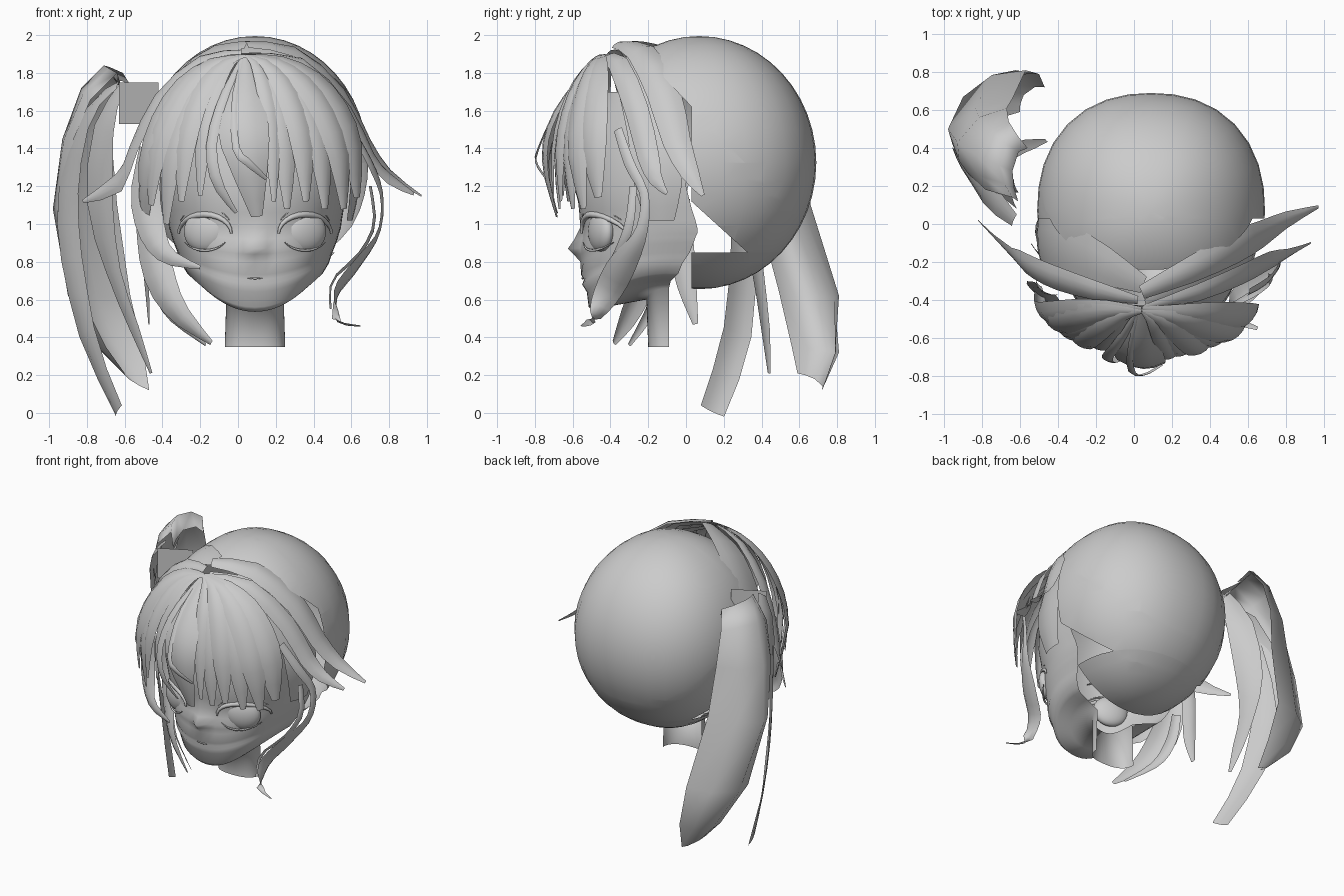
import bpy, bmesh, math
from mathutils import Vector

if "Cube" in bpy.data.objects:
    bpy.data.objects.remove(bpy.data.objects["Cube"])

GREY = bpy.data.materials.new("soft grey")
GREY.diffuse_color = (0.6, 0.6, 0.6, 1)
GREY.use_nodes = True
GREY.node_tree.nodes["Principled BSDF"].inputs["Base Color"].default_value = GREY.diffuse_color
CX = 0.09                               # the head's own centre line
HEAD = Vector((0.08, -0.05, 1.35))


def finish(name, bm):
    me = bpy.data.meshes.new(name)
    bm.to_mesh(me)
    bm.free()
    ob = bpy.data.objects.new(name, me)
    bpy.context.collection.objects.link(ob)
    me.materials.append(GREY)
    for p in me.polygons:
        p.use_smooth = True
    return ob


def grid(name, rows, centre=HEAD):
    """Sheet through rows of points, facing away from centre."""
    bm = bmesh.new()
    vs = [[bm.verts.new(p) for p in r] for r in rows]
    for a, b in zip(vs, vs[1:]):
        for j in range(len(a) - 1):
            bm.faces.new((a[j], a[j + 1], b[j + 1], b[j]))
    bm.normal_update()
    if sum(f.normal.dot(f.calc_center_median() - centre) * f.calc_area() for f in bm.faces) < 0:
        bmesh.ops.reverse_faces(bm, faces=bm.faces[:])
    return finish(name, bm)


def spline(pts, n):
    """Smooth resampling (Catmull-Rom) of tuples."""
    out, m = [], len(pts) - 1
    for k in range(n + 1):
        s = m * k / n
        i = min(int(s), m - 1)
        t = s - i
        p = [pts[max(0, min(m, i + d))] for d in (-1, 0, 1, 2)]
        out.append([0.5 * (2 * b + (c - a) * t + (2 * a - 5 * b + 4 * c - d) * t * t
                           + (3 * b - a - 3 * c + d) * t ** 3) for a, b, c, d in zip(*p)])
    return out


def strand(name, pts, centre=HEAD, bulge=0.15, n=10):
    """Bent ribbon of hair along points (x, y, z, width)."""
    q = spline(pts, n)
    rows = []
    for i, (x, y, z, w) in enumerate(q):
        p = Vector((x, y, z))
        t = Vector(q[min(i + 1, n)][:3]) - Vector(q[max(i - 1, 0)][:3])
        out = (p - centre)
        out = (out - t.normalized() * out.dot(t.normalized())).normalized()
        side = t.cross(out).normalized()
        w = max(w, 0.006)
        rows.append([p + side * w * u + out * w * bulge * (1 - 4 * u * u)
                     for u in (-0.5, -0.25, 0, 0.25, 0.5)])
    return grid(name, rows, centre)


def hair_y(x, z):
    """Front of the fringe shell."""
    k = 1 - ((x - 0.08) / 0.64) ** 2 - ((z - 1.25) / 0.72) ** 2
    return -0.18 - 0.52 * max(k, 0) ** 0.42


# skull hair cap, cut open to the front with a notch behind the ears
bm = bmesh.new()
bmesh.ops.create_uvsphere(bm, u_segments=32, v_segments=24, radius=1)
for v in bm.verts:
    x, y, z = v.co
    h = math.hypot(x, y)
    k = h / max((abs(x) ** 2.25 + abs(y) ** 2.25) ** (1 / 2.25), 1e-6) if h > 1e-4 else 1
    v.co = (CX + 0.6 * x * k, 0.07 + 0.62 * y * k, 1.325 + 0.67 * z)
CUTS = [((0, .03, 1), (0, 1, 0)), ((0, .03, 1.62), (0, 1, .95)),
        ((0, .05, 1.1), (0, 1, 1.1)), ((0, 0, .85), (0, 0, 1))]
for co, no in CUTS:
    bmesh.ops.bisect_plane(bm, geom=bm.verts[:] + bm.edges[:] + bm.faces[:],
                           plane_co=co, plane_no=Vector(no).normalized())


def in_front(p):
    if p.z > 1.62:
        return p.y < 0.03 - 0.95 * (p.z - 1.62)
    if p.z < 0.85:
        return p.y < 0.03
    return p.y < 0.03 or p.y < 0.05 + 1.1 * (1.1 - p.z)


bmesh.ops.delete(bm, geom=[f for f in bm.faces if in_front(f.calc_center_median())],
                 context='FACES')
finish("hair_cap", bm)

# face and neck: rows of (front z, side z, half width, front y, side y)
ROWS = [(.35, .35, .16, -.2, -.09), (.6, .66, .15, -.21, -.09), (.565, .7, .25, -.4, -.08),
        (.535, .72, .33, -.49, -.06), (.56, .74, .36, -.515, -.04), (.64, .79, .39, -.525, -.02),
        (.68, .82, .40, -.55, 0), (.705, .835, .405, -.54, .01), (.73, .85, .41, -.555, .02),
        (.8, .9, .43, -.55, .04), (.84, .93, .44, -.555, .05), (.87, .95, .445, -.56, .06),
        (.92, .98, .455, -.55, .06), (.98, 1.02, .46, -.545, .05), (1.06, 1.08, .47, -.565, .03),
        (1.2, 1.2, .485, -.58, 0), (1.45, 1.45, .49, -.55, 0), (1.7, 1.7, .42, -.43, -.02)]
NOSE = {9: .01, 10: .04, 11: .065, 12: .04, 13: .015}
E = 2 / 2.5
rows = []
for r, (zf, zb, hw, yf, yb) in enumerate(ROWS):
    row = []
    for k in range(-18, 19):
        t = k * math.pi / 36
        s, c = abs(math.sin(t)) ** E, max(math.cos(t), 0) ** E
        x = math.copysign(hw * s, t)
        y = yb + (yf - yb) * c - NOSE.get(r, 0) * math.exp(-(x / 0.035) ** 2)
        row.append((CX + x, y, zf + (zb - zf) * s * s))
    rows.append(row)
grid("face_and_neck", rows, Vector((CX, 0, 1.1)))


def face_y(dx):
    return 0.05 - 0.6 * (1 - (abs(dx) / 0.46) ** 2.5) ** 0.4


def ridge(name, pts, r):
    """Thin round bar for lashes, brows and lips."""
    cu = bpy.data.curves.new(name, 'CURVE')
    cu.dimensions, cu.bevel_depth, cu.bevel_resolution = '3D', r, 1
    sp = cu.splines.new('POLY')
    sp.points.add(len(pts) - 1)
    for i, (p, q) in enumerate(zip(sp.points, pts)):
        p.co = (*q, 1)
        p.radius = 0.35 + 0.65 * math.sin(math.pi * i / (len(pts) - 1))
    ob = bpy.data.objects.new(name, cu)
    bpy.context.collection.objects.link(ob)
    cu.materials.append(GREY)


# eyes, lashes, brows
for side, sx in (("left", -1), ("right", 1)):
    bm = bmesh.new()
    bmesh.ops.create_uvsphere(bm, u_segments=24, v_segments=14, radius=1)
    a = sx * math.radians(24)
    for v in bm.verts:
        x, y, z = v.co.x * 0.12, v.co.y * 0.055, v.co.z * 0.11
        v.co = (CX + sx * 0.265 + x * math.cos(a) - y * math.sin(a),
                -0.45 + x * math.sin(a) + y * math.cos(a), 0.96 + z)
    finish(side + "_eye", bm)
    for nm, a0, a1, rx, rz, cz, r in (("upper_lash", 0, 180, .14, .1, .95, .018),
                                      ("eyelid_fold", 30, 150, .15, .14, .95, .006),
                                      ("lower_lash", 215, 325, .13, .1, .96, .007),
                                      ("brow", 45, 135, .17, .12, 1.08, .01)):
        pts = []
        for k in range(13):
            t = math.radians(a0 + (a1 - a0) * k / 12)
            dx = 0.265 + rx * math.cos(t)
            pts.append((CX + sx * dx, face_y(dx) - 0.012, cz + rz * math.sin(t)))
        ridge(side + "_" + nm, pts, r)
ridge("mouth", [(CX + u * 0.05, -0.548 + 0.01 * u * u, 0.712 + 0.006 * u * u)
                for u in (-1, -.5, 0, .5, 1)], 0.006)

# fringe fanning from the parting: tip x, tip z, width
FAN = [(-.5, .98, .2), (-.46, 1.1, .17), (-.38, 1.0, .15), (-.3, 1.12, .14), (-.2, 1.15, .1),
       (.19, 1.12, .09), (.26, 1.08, .13), (.36, 1.12, .14), (.46, 1.08, .15),
       (.56, 1.08, .17), (.63, 1.14, .2)]
for i, (xt, zt, w) in enumerate(FAN):
    pts = []
    for s, f in ((0, .15), (.2, .55), (.4, .9), (.6, 1), (.8, .9), (1, .25)):
        x = .04 + (xt - .04) * math.sin(s * math.pi / 2)
        z = zt + (1.89 - zt) * math.cos(s * math.pi / 2) ** .9
        pts.append((x, hair_y(x, z) - .015 * (i % 2), z, w * f))
    strand(f"fringe_{i}", pts)

# central lock and thin curls over it
strand("central_lock", [(.04, -.45, 1.88, .04), (.04, -.6, 1.7, .17), (.03, -.70, 1.5, .27),
                        (.06, -.73, 1.3, .2), (.1, -.68, 1.04, .06)])
strand("curl_middle", [(.02, -.47, 1.86, .02), (-.02, -.66, 1.65, .03), (-.01, -.78, 1.4, .04),
                       (.06, -.79, 1.32, .04), (.15, -.74, 1.24, .02)])
strand("curl_left", [(.02, -.46, 1.87, .03), (-.08, -.62, 1.66, .05), (-.14, -.7, 1.42, .06),
                     (-.11, -.72, 1.22, .06), (-.01, -.68, 1.06, .02)])

# side sheets and flicks on the right
strand("right_back_flick", [(.04, -.36, 1.95, .08), (.3, -.24, 1.91, .15), (.54, -.12, 1.7, .18),
                            (.68, -.05, 1.44, .15), (.8, .02, 1.27, .1), (.97, .09, 1.15, .02)])
strand("right_flick", [(.05, -.44, 1.89, .03), (.34, -.36, 1.85, .11), (.58, -.26, 1.6, .13),
                       (.7, -.2, 1.36, .12), (.8, -.16, 1.24, .08), (.93, -.1, 1.16, .02)])
strand("right_side_sheet", [(.06, -.42, 1.89, .05), (.38, -.28, 1.78, .2), (.57, -.18, 1.5, .27),
                            (.62, -.15, 1.25, .27), (.59, -.14, 1.02, .16)], bulge=.08)
strand("right_curl", [(.6, -.36, 1.5, .05), (.7, -.3, 1.32, .06), (.76, -.22, 1.15, .05),
                      (.74, -.24, .95, .07), (.62, -.34, .78, .15), (.51, -.42, .63, .14),
                      (.53, -.5, .49, .06), (.65, -.55, .46, .02)], n=22)
strand("right_curl_wisp", [(.7, -.28, 1.2, .04), (.72, -.3, 1.0, .05), (.64, -.36, .84, .05),
                           (.5, -.44, .7, .03), (.49, -.48, .55, .02)])

# side sheets, flick and long locks on the left
strand("left_back_sheet", [(.05, -.32, 1.95, .1), (-.2, -.2, 1.88, .24), (-.39, -.12, 1.66, .3),
                           (-.48, -.1, 1.4, .3), (-.5, -.1, 1.15, .2)], bulge=.06)
strand("left_flick", [(.02, -.4, 1.91, .05), (-.2, -.35, 1.86, .12), (-.42, -.28, 1.66, .15),
                      (-.55, -.22, 1.4, .14), (-.63, -.16, 1.22, .12), (-.82, .02, 1.12, .02)])
LOCK = Vector((-.2, .3, .9))
strand("left_cheek_lock", [(-.46, -.34, 1.4, .14), (-.49, -.34, 1.15, .17), (-.45, -.39, .95, .15),
                           (-.37, -.45, .83, .09), (-.2, -.5, .77, .02)], LOCK)
strand("left_long_lock", [(-.48, -.14, 1.3, .14), (-.47, -.15, 1.0, .16), (-.42, -.2, .74, .19),
                          (-.32, -.29, .54, .14), (-.14, -.38, .37, .03)], LOCK)
strand("left_long_wisp", [(-.47, -.12, .9, .06), (-.44, -.14, .7, .07), (-.36, -.2, .52, .06),
                          (-.17, -.3, .36, .02)], LOCK)
strand("left_rear_lock", [(-.5, -.06, 1.2, .12), (-.5, -.03, .95, .13), (-.48, .0, .7, .11),
                          (-.47, .05, .47, .03)])

# hair tie plate joining the ponytail to the cap
grid("hair_tie", [[(-.63, -.03, z), (-.42, .08, z)] for z in (1.53, 1.75)], Vector((-.5, 1, 1.6)))

# ponytail: outer shell from front edge, ridge and back edge
SHELL = [((-.61, .12, 1.70), (-.64, .28, 1.76), (-.56, .40, 1.72)),
         ((-.64, .14, 1.80), (-.71, .31, 1.84), (-.61, .46, 1.80)),
         ((-.78, .18, 1.66), (-.83, .36, 1.72), (-.66, .54, 1.68)),
         ((-.87, .26, 1.45), (-.93, .43, 1.45), (-.67, .61, 1.45)),
         ((-.88, .37, 1.10), (-.98, .50, 1.08), (-.64, .66, 1.10)),
         ((-.85, .49, 0.65), (-.90, .67, 0.62), (-.57, .81, 0.62)),
         ((-.70, .56, 0.35), (-.73, .74, 0.33), (-.50, .79, 0.32)),
         ((-.60, .59, 0.21), (-.58, .68, 0.18), (-.47, .72, 0.12))]
rows = []
for f, o, b in SHELL:
    f, o, b = Vector(f), Vector(o), Vector(b)
    rows.append([f, (f + o) / 2 + (o - b) * .08, o, (o + b) / 2 + (o - f) * .25, b])
grid("ponytail_shell", rows, Vector((-.55, .4, 1)))
AX = Vector((-.5, .6, .9))
strand("ponytail_front", [(-.63, .02, 1.74, .08), (-.78, .17, 1.6, .19), (-.88, .28, 1.3, .2),
                          (-.9, .32, 1.0, .2), (-.86, .3, .7, .18), (-.78, .26, .36, .17),
                          (-.63, .14, .01, .14)], AX, .08)
strand("ponytail_inner", [(-.62, .2, 1.72, .08), (-.71, .25, 1.5, .18), (-.73, .32, 1.1, .18),
                          (-.66, .38, .75, .1), (-.55, .42, .45, .07), (-.46, .44, .21, .02)],
       AX, .08)
